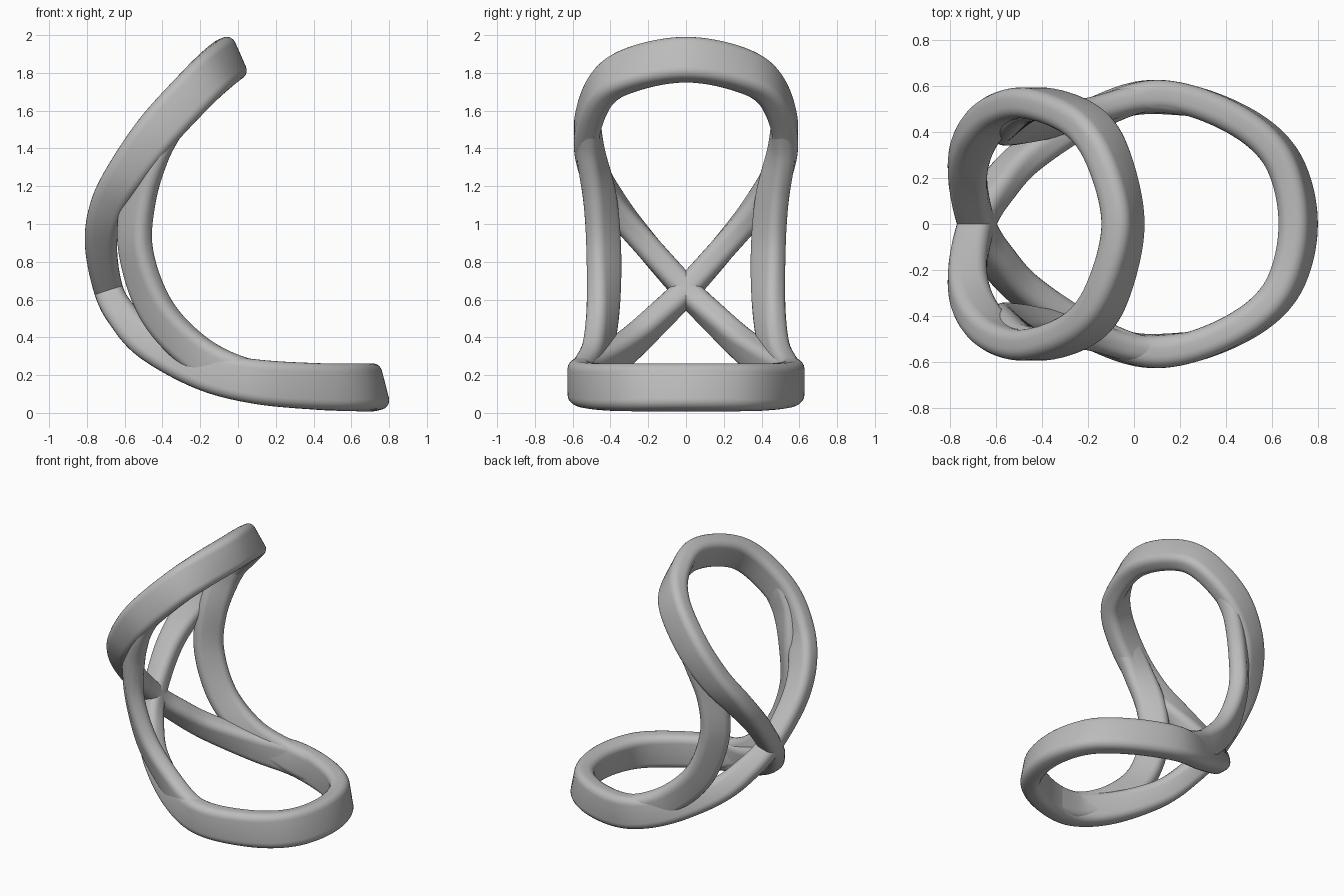
import bpy, bmesh, math
from mathutils import Vector

cube = bpy.data.objects.get("Cube")
if cube:
    bpy.data.objects.remove(cube)

grey = bpy.data.materials.new("plain grey")
grey.use_nodes = True
COLOUR = (0.5, 0.5, 0.5, 1)
grey.diffuse_color = COLOUR
grey.node_tree.nodes["Principled BSDF"].inputs["Base Color"].default_value = COLOUR

THICK = 0.135
RADIUS = 0.05
STEPS = 12


def key(pos, wide, width):
    """One station of a band: centre, direction of its broad side, breadth."""
    return Vector(pos), Vector(wide).normalized(), width


def flip(k):
    m = Vector((1, -1, 1))
    return k[0] * m, k[1] * m, k[2]


def blend(a, b, c, d, t):
    return 0.5 * (2 * b + (c - a) * t + (2 * a - 5 * b + 4 * c - d) * t * t
                  + (3 * b - a - 3 * c + d) * t ** 3)


def stations(keys, closed):
    """Smooth spline through the keys."""
    n = len(keys)
    out = []
    for i in range(n if closed else n - 1):
        ids = [(i + o) % n if closed else min(max(i + o, 0), n - 1) for o in (-1, 0, 1, 2)]
        for s in range(STEPS):
            out.append([blend(*(keys[j][f] for j in ids), s / STEPS) for f in range(3)])
    if not closed:
        out.append(list(keys[-1]))
    return out


def section(width, thick):
    """Rounded rectangle."""
    pts = []
    for c, (sx, sy) in enumerate(((1, 1), (-1, 1), (-1, -1), (1, -1))):
        for k in range(6):
            a = (c + k / 5) * math.pi / 2
            pts.append((sx * (width / 2 - RADIUS) + RADIUS * math.cos(a),
                        sy * (thick / 2 - RADIUS) + RADIUS * math.sin(a)))
    return pts


def band(name, keys, closed, thick):
    path = stations(keys, closed)
    n = len(path)
    bm = bmesh.new()
    rings = []
    for i, (pos, wide, width) in enumerate(path):
        nxt = path[(i + 1) % n if closed else min(i + 1, n - 1)][0]
        prv = path[i - 1 if closed else max(i - 1, 0)][0]
        tangent = (nxt - prv).normalized()
        wide = (wide - tangent * wide.dot(tangent)).normalized()
        side = tangent.cross(wide)
        rings.append([bm.verts.new(pos + wide * u + side * v) for u, v in section(width, thick)])
    m = len(rings[0])
    for i in range(n if closed else n - 1):
        a, b = rings[i], rings[(i + 1) % n]
        for j in range(m):
            bm.faces.new((a[j], a[(j + 1) % m], b[(j + 1) % m], b[j]))
    if not closed:
        bm.faces.new(rings[0])
        bm.faces.new(rings[-1])
    bmesh.ops.recalc_face_normals(bm, faces=bm.faces)
    mesh = bpy.data.meshes.new(name)
    bm.to_mesh(mesh)
    bm.free()
    mesh.materials.append(grey)
    obj = bpy.data.objects.new(name, mesh)
    bpy.context.collection.objects.link(obj)
    bpy.ops.object.select_all(action="DESELECT")
    obj.select_set(True)
    bpy.context.view_layer.objects.active = obj
    bpy.ops.object.shade_smooth_by_angle(angle=math.radians(40))


# Bent figure-eight: low loop, crossing, high loop
low = [
    key((.715, 0, .135), (.25, 0, -.97), .25),
    key((.64, .29, .135), (.2, 0, -.97), .25),
    key((.42, .47, .14), (.1, 0, -1), .245),
    key((.1, .56, .165), (-.1, 0, -1), .235),
    key((-.18, .475, .225), (-.3, 0, -.95), .21),
    key((-.46, .3, .36), (-.6, 0, -.8), .18),
    key((-.6, .15, .5), (-.8, 0, -.6), .165),
]
crossing = key((-.685, 0, .65), (-.95, 0, -.3), .155)
high = [
    key((-.725, .22, .9), (-1, 0, .05), .17),
    key((-.685, .38, 1.1), (-.92, 0, .39), .19),
    key((-.58, .49, 1.285), (-.78, 0, .63), .21),
    key((-.42, .525, 1.5), (-.74, 0, .67), .23),
    key((-.22, .445, 1.715), (-.68, 0, .73), .235),
    key((-.11, .28, 1.82), (-.5, 0, .85), .24),
    key((-.048, 0, 1.87), (-.4, 0, .91), .24),
]
half = low + [crossing] + [flip(k) for k in high]
band("figure_eight_band", half + [flip(k) for k in half[-2:0:-1]], True, THICK)

# Twisted side struts joining the two loops
strut = [
    key((.25, .53, .155), (0, 0, -1), .22),
    key((.02, .54, .19), (-.2, -.1, -.95), .21),
    key((-.22, .475, .315), (-.45, -.3, -.8), .2),
    key((-.43, .44, .54), (-.65, -.55, -.5), .2),
    key((-.54, .435, .85), (-.7, -.7, 0), .2),
    key((-.53, .455, 1.13), (-.75, -.6, .2), .2),
    key((-.46, .505, 1.38), (-.8, -.25, .5), .2),
    key((-.36, .515, 1.56), (-.74, 0, .67), .2),
]
band("left_strut", strut, False, .12)
band("right_strut", [flip(k) for k in strut], False, .12)
